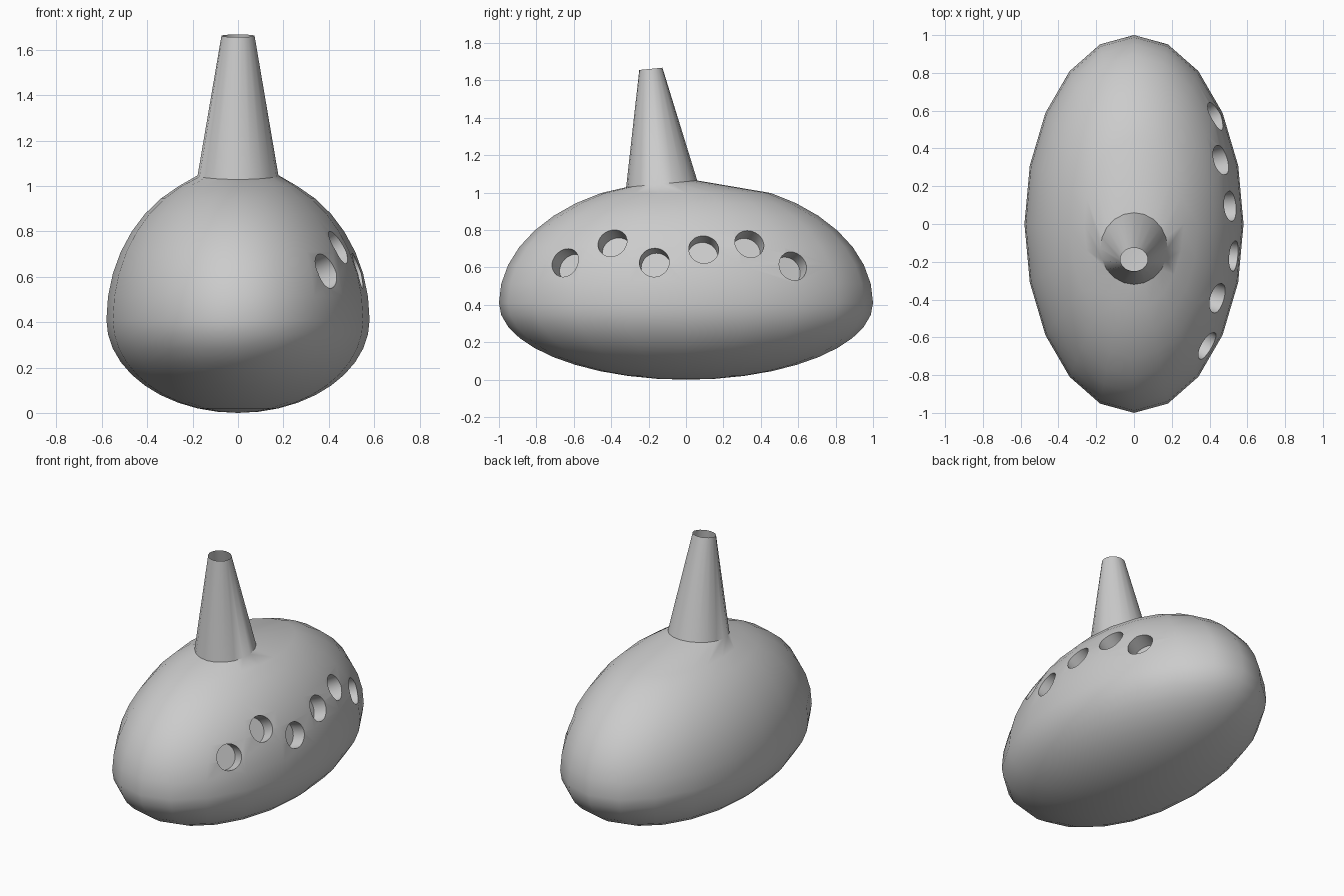
import bpy, bmesh, math
from mathutils import Vector

if "Cube" in bpy.data.objects:
    bpy.data.objects.remove(bpy.data.objects["Cube"])

SEG = 20
CZ, RX, RY, UP, DOWN = 0.41, 0.58, 1.0, 0.66, 0.41


def ring(bm, rx, ry, cy, cz, tilt=0.0):
    verts = []
    for i in range(SEG):
        a = 2 * math.pi * i / SEG
        s = math.sin(a)
        verts.append(bm.verts.new((rx * math.cos(a), cy + ry * s, cz + tilt * s)))
    return verts


# Body: egg with a flatter underside, its top opening drawn up into the mouthpiece
bm = bmesh.new()
rings = []
for k in range(1, 18):
    t = math.radians(-90 + 9 * k)
    h = UP if t > 0 else DOWN
    rings.append(ring(bm, RX * math.cos(t), RY * math.cos(t), 0, CZ + h * math.sin(t)))
rings.append(ring(bm, 0.178, 0.19, -0.13, 1.047, 0.018))
rings.append(ring(bm, 0.073, 0.062, -0.188, 1.662, 0.006))
for a, b in zip(rings, rings[1:]):
    for i in range(SEG):
        j = (i + 1) % SEG
        bm.faces.new((a[i], a[j], b[j], b[i]))
base = bm.verts.new((0, 0, 0))
for i in range(SEG):
    bm.faces.new((base, rings[0][(i + 1) % SEG], rings[0][i]))
bm.faces.new(rings[-1])
bmesh.ops.recalc_face_normals(bm, faces=bm.faces)
mesh = bpy.data.meshes.new("ocarina_body")
bm.to_mesh(mesh)
bm.free()
body = bpy.data.objects.new("ocarina_body", mesh)
bpy.context.collection.objects.link(body)

# Finger holes: round pits sunk along the surface normal
holes = [(-0.65, 0.63), (-0.395, 0.735), (-0.17, 0.63),
         (0.095, 0.70), (0.34, 0.73), (0.575, 0.61)]
cutters = []
for y, z in holes:
    x = RX * math.sqrt(1 - (y / RY) ** 2 - ((z - CZ) / UP) ** 2)
    n = Vector((x / RX ** 2, y / RY ** 2, (z - CZ) / UP ** 2)).normalized()
    bpy.ops.mesh.primitive_cylinder_add(
        vertices=32, radius=0.08, depth=0.2, location=Vector((x, y, z)),
        rotation=n.to_track_quat('Z', 'Y').to_euler())
    cutter = bpy.context.object
    cutter.name = "hole_cutter"
    cutters.append(cutter)
    mod = body.modifiers.new("finger_hole", 'BOOLEAN')
    mod.operation = 'DIFFERENCE'
    mod.solver = 'EXACT'
    mod.object = cutter

bpy.ops.object.select_all(action='DESELECT')
body.select_set(True)
bpy.context.view_layer.objects.active = body
for mod in list(body.modifiers):
    bpy.ops.object.modifier_apply(modifier=mod.name)
for cutter in cutters:
    bpy.data.objects.remove(cutter)

# Open the mouthpiece end
bm = bmesh.new()
bm.from_mesh(body.data)
top = [f for f in bm.faces if all(v.co.z > 1.6 for v in f.verts)]
bmesh.ops.delete(bm, geom=top, context='FACES_ONLY')
bm.to_mesh(body.data)
bm.free()
bpy.ops.object.shade_smooth_by_angle(angle=math.radians(50))
